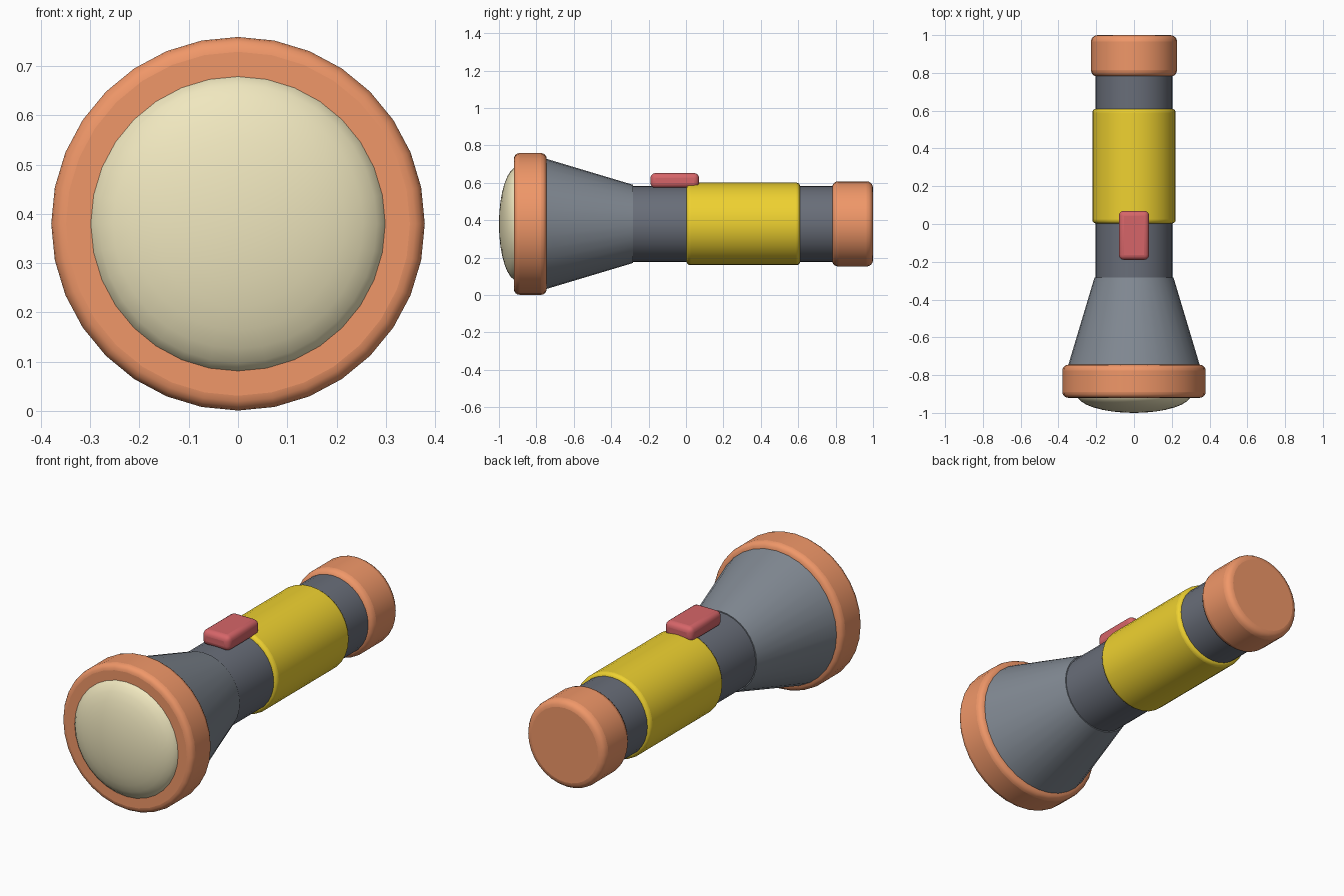
import bpy
from math import radians

if "Cube" in bpy.data.objects:
    bpy.data.objects.remove(bpy.data.objects["Cube"])

AXIS_Z = 0.38   # height of the torch axis
SIDES = 32


def finish(name, color, bevel=0.0, segments=4):
    """Name, colour, optionally round off, and smooth the active object."""
    ob = bpy.context.object
    ob.name = ob.data.name = name
    mat = bpy.data.materials.get(color[0]) or bpy.data.materials.new(color[0])
    mat.diffuse_color = (*color[1], 1)
    mat.use_nodes = True
    mat.node_tree.nodes["Principled BSDF"].inputs["Base Color"].default_value = mat.diffuse_color
    ob.data.materials.append(mat)
    bpy.ops.object.transform_apply(location=False, rotation=True, scale=True)
    if bevel:
        mod = ob.modifiers.new("rounding", 'BEVEL')
        mod.width = bevel
        mod.segments = segments
        mod.limit_method = 'ANGLE'
        mod.angle_limit = radians(40)
    bpy.ops.object.shade_smooth_by_angle(angle=radians(35))
    return ob


def tube(name, y0, y1, r_front, r_back, color, bevel=0.0):
    """Round part lying along y from y0 (front) to y1 (back)."""
    bpy.ops.mesh.primitive_cone_add(
        vertices=SIDES, radius1=r_back, radius2=r_front, depth=y1 - y0,
        location=(0, (y0 + y1) / 2, AXIS_Z), rotation=(radians(90), 0, 0))
    return finish(name, color, bevel)


ORANGE = ("orange", (0.87, 0.31, 0.14))
YELLOW = ("yellow", (0.86, 0.64, 0.03))
RED = ("red", (0.67, 0.13, 0.14))
CREAM = ("cream", (0.87, 0.80, 0.52))
DARK = ("dark_grey", (0.14, 0.155, 0.19))
MID = ("mid_grey", (0.22, 0.25, 0.29))

# Barrel, flared head and the fitted rings
tube("barrel", -0.32, 0.85, 0.204, 0.204, DARK)
tube("head_cone", -0.78, -0.283, 0.358, 0.209, MID)
tube("head_ring", -0.92, -0.745, 0.379, 0.379, ORANGE, 0.03)
tube("grip", 0.003, 0.61, 0.221, 0.221, YELLOW, 0.02)
tube("tail_cap", 0.78, 1.0, 0.228, 0.228, ORANGE, 0.035)

# Domed lens, a flattened ball half sunk in the ring
bpy.ops.mesh.primitive_uv_sphere_add(
    segments=SIDES, ring_count=16, radius=1,
    location=(0, -0.90, AXIS_Z), rotation=(radians(90), 0, 0))
bpy.context.object.scale = (0.305, 0.305, 0.10)
finish("lens", CREAM)

# Sliding switch on top
bpy.ops.mesh.primitive_cube_add(size=1, location=(0, -0.06, 0.612))
bpy.context.object.scale = (0.16, 0.26, 0.08)
finish("switch", RED, 0.027)
